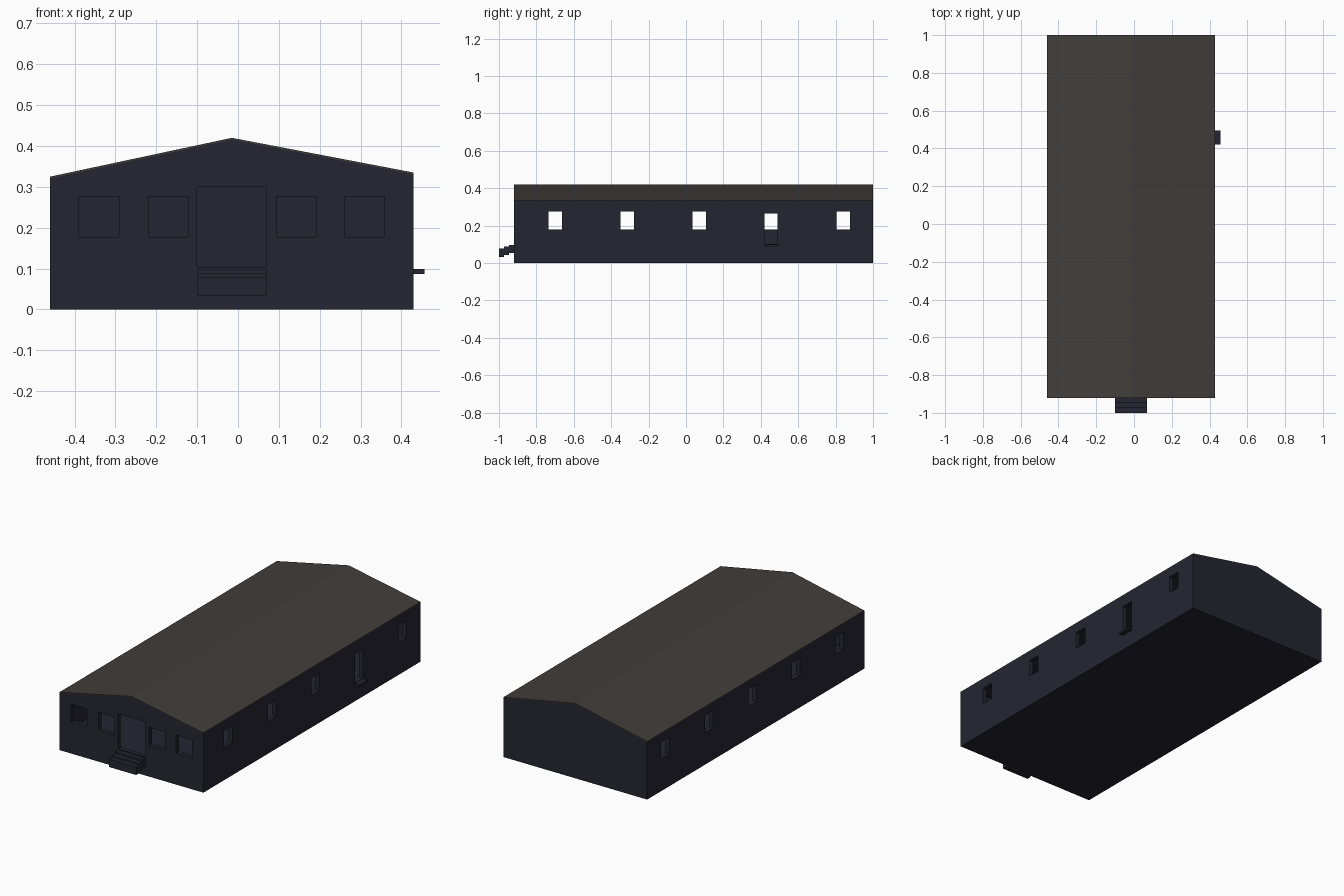
import bpy, bmesh
from mathutils import Vector

if "Cube" in bpy.data.objects:
    bpy.data.objects.remove(bpy.data.objects["Cube"])


def material(name, r, g, b):
    m = bpy.data.materials.new(name)
    m.diffuse_color = (r, g, b, 1)
    m.use_nodes = True
    m.node_tree.nodes["Principled BSDF"].inputs["Base Color"].default_value = m.diffuse_color
    return m


WALL = material("dark navy wall", 0.0185, 0.0185, 0.031)
ROOF = material("grey brown roof", 0.054, 0.047, 0.042)

X0, X1, XR = -0.46, 0.43, -0.015      # left wall, right wall, ridge
Y0, Y1 = -0.92, 1.0                   # front and back walls
ZL, ZR, ZT = 0.325, 0.335, 0.42       # left eave, right eave, ridge
T = 0.025                             # wall thickness
SKIN = 0.004                          # roof sheet thickness


def add_object(name, bm, mat):
    bmesh.ops.recalc_face_normals(bm, faces=bm.faces)
    me = bpy.data.meshes.new(name)
    bm.to_mesh(me)
    bm.free()
    me.materials.append(mat)
    ob = bpy.data.objects.new(name, me)
    bpy.context.collection.objects.link(ob)
    return ob


def extrude_profile(name, pts, y0, y1, mat):
    """Extrude an x-z outline along y."""
    bm = bmesh.new()
    face = bm.faces.new([bm.verts.new((x, y0, z)) for x, z in pts])
    ext = bmesh.ops.extrude_face_region(bm, geom=[face])
    verts = [v for v in ext["geom"] if isinstance(v, bmesh.types.BMVert)]
    bmesh.ops.translate(bm, verts=verts, vec=Vector((0, y1 - y0, 0)))
    return add_object(name, bm, mat)


def boxes(name, spans, mat):
    """One object made of boxes given as (x0, x1, y0, y1, z0, z1)."""
    bm = bmesh.new()
    for a, b, c, d, e, f in spans:
        vs = bmesh.ops.create_cube(bm, size=1)["verts"]
        bmesh.ops.scale(bm, verts=vs, vec=(b - a, d - c, f - e))
        bmesh.ops.translate(bm, verts=vs, vec=((a + b) / 2, (c + d) / 2, (e + f) / 2))
    return add_object(name, bm, mat)


def cut(target, cutter):
    cutter.hide_render = True
    mod = target.modifiers.new("cut", "BOOLEAN")
    mod.operation, mod.solver, mod.object = "DIFFERENCE", "EXACT", cutter
    bpy.context.view_layer.objects.active = target
    bpy.ops.object.modifier_apply(modifier=mod.name)
    bpy.data.objects.remove(cutter)


# hollow hall with a raised floor
hall = extrude_profile("hall_walls", [(X0, 0), (X1, 0), (X1, ZR - SKIN), (XR, ZT - SKIN), (X0, ZL - SKIN)],
                       Y0, Y1, WALL)
room = extrude_profile("room_cutter", [(X0 + T, 0.1), (X1 - T, 0.1), (X1 - T, ZR - 0.01),
                                       (XR, ZT - 0.018), (X0 + T, ZL - 0.01)], Y0 + T, Y1 - T, WALL)
cut(hall, room)

# window and door openings
openings = []
for y in (-0.70, -0.315, 0.07, 0.455, 0.84):
    openings.append((X0 - 0.05, X0 + 0.06, y - 0.036, y + 0.036, 0.18, 0.275))
    if y != 0.455:
        openings.append((X1 - 0.06, X1 + 0.05, y - 0.036, y + 0.036, 0.18, 0.275))
openings.append((X1 - 0.06, X1 + 0.05, 0.42, 0.49, 0.101, 0.265))
for x in (-0.34, -0.17, 0.143, 0.31):
    openings.append((x - 0.049, x + 0.049, Y0 - 0.05, Y0 + 0.06, 0.177, 0.276))
openings.append((-0.10, 0.07, Y0 - 0.05, Y0 + 0.06, 0.104, 0.30))
cut(hall, boxes("opening_cutter", openings, WALL))

# thin roof sheet
extrude_profile("roof", [(X0, ZL - SKIN), (XR, ZT - SKIN), (X1, ZR - SKIN),
                         (X1, ZR), (XR, ZT), (X0, ZL)], Y0, Y1, ROOF)

# front steps and side door step
boxes("front_steps", [(-0.10, 0.07, -1 + 0.0267 * i, -1 + 0.0267 * (i + 1),
                       0.033 + 0.01 * i, 0.078 + 0.01 * i) for i in range(3)], WALL)
boxes("side_door_step", [(X1, 0.457, 0.42, 0.495, 0.087, 0.099)], WALL)
